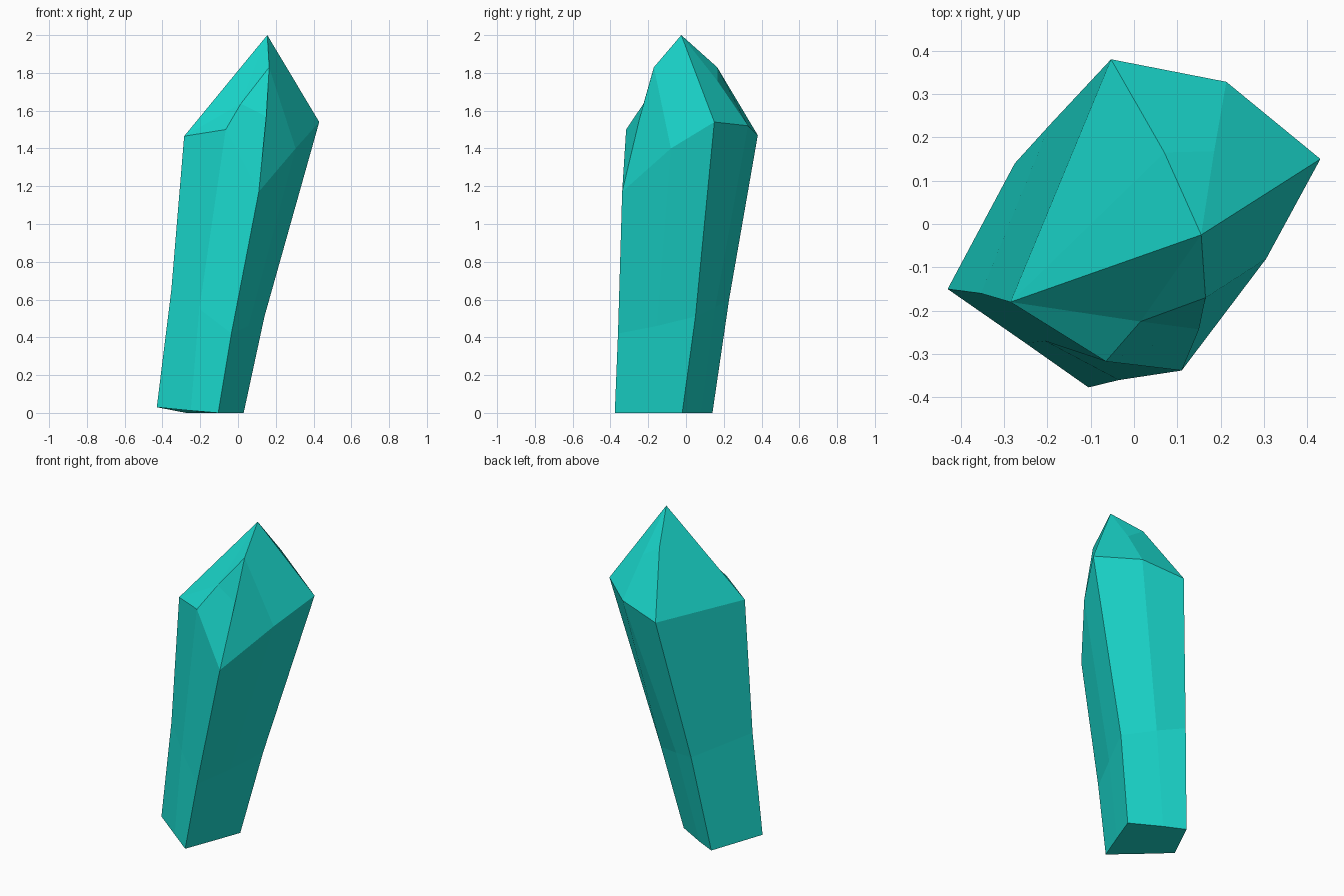
import bpy, bmesh

if "Cube" in bpy.data.objects:
    bpy.data.objects.remove(bpy.data.objects["Cube"])

# Shaft columns around the crystal: base, waist and shoulder points
columns = [
    [(-.43, -.15, .03), (-.353, -.16, .65), (-.285, -.18, 1.465)],
    [(-.25, -.275, .012), (-.205, -.27, .55), (-.065, -.317, 1.5)],
    [(-.105, -.377, 0), (-.035, -.36, .42), (.11, -.338, 1.17)],
    [(-.035, -.195, 0), (.055, -.155, .46), (.305, -.08, 1.4)],
    [(.03, -.02, 0), (.14, .05, .51), (.43, .15, 1.54)],
    [(-.15, .08, 0), (-.04, .155, .56), (.213, .328, 1.52)],
    [(-.275, .14, 0), (-.195, .228, .6), (-.053, .38, 1.47)],
]

bm = bmesh.new()
cols = [[bm.verts.new(p) for p in c] for c in columns]
n = len(cols)

# Shaft walls and base
for i in range(n):
    a, b = cols[i], cols[(i + 1) % n]
    for k in range(2):
        bm.faces.new((a[k], b[k], b[k + 1], a[k + 1]))
bm.faces.new([c[0] for c in reversed(cols)])

# Chipped tip: shoulder points rise over ridge points to the apex
left, chip, front, front_right, right, back_right, back = [c[2] for c in cols]
apex, notch, ridge_low, ridge_high, back_ridge, back_facet = [
    bm.verts.new(p) for p in (
        (.155, -.025, 2), (.015, -.225, 1.637), (.15, -.243, 1.57),
        (.165, -.17, 1.83), (.07, .165, 1.83), (.185, .168, 1.755))]
for f in (
    (left, chip, notch), (left, notch, apex),
    (chip, front, ridge_low, notch),
    (notch, ridge_low, ridge_high), (notch, ridge_high, apex),
    (front, front_right, ridge_high, ridge_low),
    (front_right, right, apex, ridge_high),
    (right, back_right, back_facet, apex),
    (back_right, back, back_ridge, back_facet),
    (back_facet, back_ridge, apex),
    (back, left, back_ridge), (left, apex, back_ridge),
):
    bm.faces.new(f)
bmesh.ops.recalc_face_normals(bm, faces=bm.faces)

mesh = bpy.data.meshes.new("crystal")
bm.to_mesh(mesh)
bm.free()
mat = bpy.data.materials.new("teal")
mat.diffuse_color = (.01, .68, .6, 1)
mat.use_nodes = True
mat.node_tree.nodes["Principled BSDF"].inputs["Base Color"].default_value = mat.diffuse_color
mesh.materials.append(mat)
bpy.context.collection.objects.link(bpy.data.objects.new("crystal", mesh))
